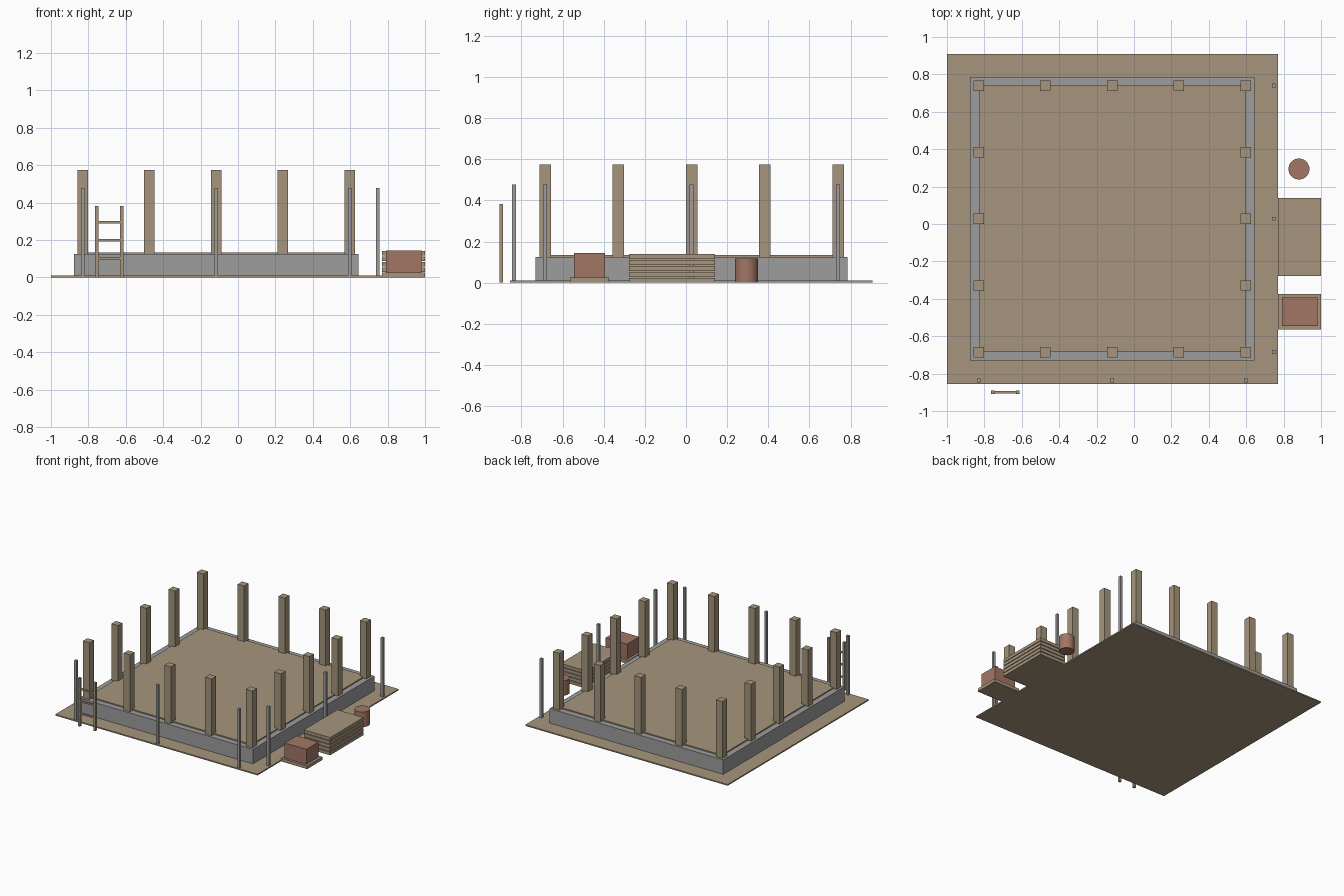
import bpy
import bmesh

cube = bpy.data.objects.get("Cube")
if cube:
    bpy.data.objects.remove(cube, do_unlink=True)


def material(name, rgb):
    mat = bpy.data.materials.new(name)
    mat.use_nodes = True
    mat.diffuse_color = (*rgb, 1)
    mat.node_tree.nodes["Principled BSDF"].inputs["Base Color"].default_value = (*rgb, 1)
    return mat


TAN = material("tan timber", (0.38, 0.30, 0.20))
GREY = material("grey concrete", (0.34, 0.34, 0.34))
BRICK = material("red brick", (0.36, 0.18, 0.13))


def finish(name, bm, mat):
    mesh = bpy.data.meshes.new(name)
    bm.to_mesh(mesh)
    bm.free()
    mesh.materials.append(mat)
    obj = bpy.data.objects.new(name, mesh)
    bpy.context.collection.objects.link(obj)
    return obj


def box(name, xs, ys, zs, mat):
    """Box spanning the given (low, high) range on each axis."""
    bm = bmesh.new()
    bmesh.ops.create_cube(bm, size=1)
    for v in bm.verts:
        v.co = [r[0] if c < 0 else r[1] for c, r in zip(v.co, (xs, ys, zs))]
    return finish(name, bm, mat)


def post(name, x, y, width, zs, mat):
    h = width / 2
    return box(name, (x - h, x + h), (y - h, y + h), zs, mat)


# Ground sheet
box("ground_sheet", (-1, 0.77), (-0.855, 0.908), (0, 0.01), TAN)

# Foundation walls around the floor
X0, X1, Y0, Y1 = -0.83, 0.597, -0.685, 0.74
T = 0.046
WALL = (0.004, 0.125)
box("front_foundation", (X0 - T, X1 + T), (Y0 - T, Y0), WALL, GREY)
box("back_foundation", (X0 - T, X1 + T), (Y1, Y1 + T), WALL, GREY)
box("right_foundation", (X0 - T, X0), (Y0, Y1), WALL, GREY)
box("left_foundation", (X1, X1 + T), (Y0, Y1), WALL, GREY)
box("floor_slab", (X0, X1), (Y0, Y1), (0.1, 0.134), TAN)

# Columns around the perimeter
for i in range(5):
    for j in range(5):
        if i in (0, 4) or j in (0, 4):
            post("column", X0 + (X1 - X0) * i / 4, Y0 + (Y1 - Y0) * j / 4,
                 0.056, (0.125, 0.574), TAN)

# Scaffold poles along the front and the left side
for k in range(3):
    post("front_pole", X0 + (X1 - X0) * k / 2, -0.837, 0.02, (0.01, 0.477), GREY)
    post("side_pole", 0.747, Y0 + (Y1 - Y0) * k / 2, 0.02, (0.01, 0.477), GREY)

# Ladder
for x in (-0.756, -0.621):
    post("ladder_rail", x, -0.899, 0.018, (0, 0.382), TAN)
for z in (0.102, 0.199, 0.295):
    box("ladder_rung", (-0.756, -0.621), (-0.905, -0.893), (z - 0.006, z + 0.006), TAN)

# Spaced stack of boards
for k in range(5):
    z = 0.029 * k
    box("board", (0.77, 1), (-0.277, 0.14), (z, z + 0.024), TAN)

# Bricks on a pallet
box("pallet", (0.77, 1), (-0.563, -0.374), (0, 0.025), TAN)
box("brick_pile", (0.79, 0.98), (-0.545, -0.394), (0.025, 0.144), BRICK)

# Barrel
bm = bmesh.new()
bmesh.ops.create_cone(bm, cap_ends=True, segments=32, radius1=0.056, radius2=0.056, depth=0.118)
bmesh.ops.translate(bm, verts=bm.verts, vec=(0.882, 0.294, 0.059))
barrel = finish("barrel", bm, BRICK)
bpy.context.view_layer.objects.active = barrel
barrel.select_set(True)
bpy.ops.object.shade_smooth_by_angle()
